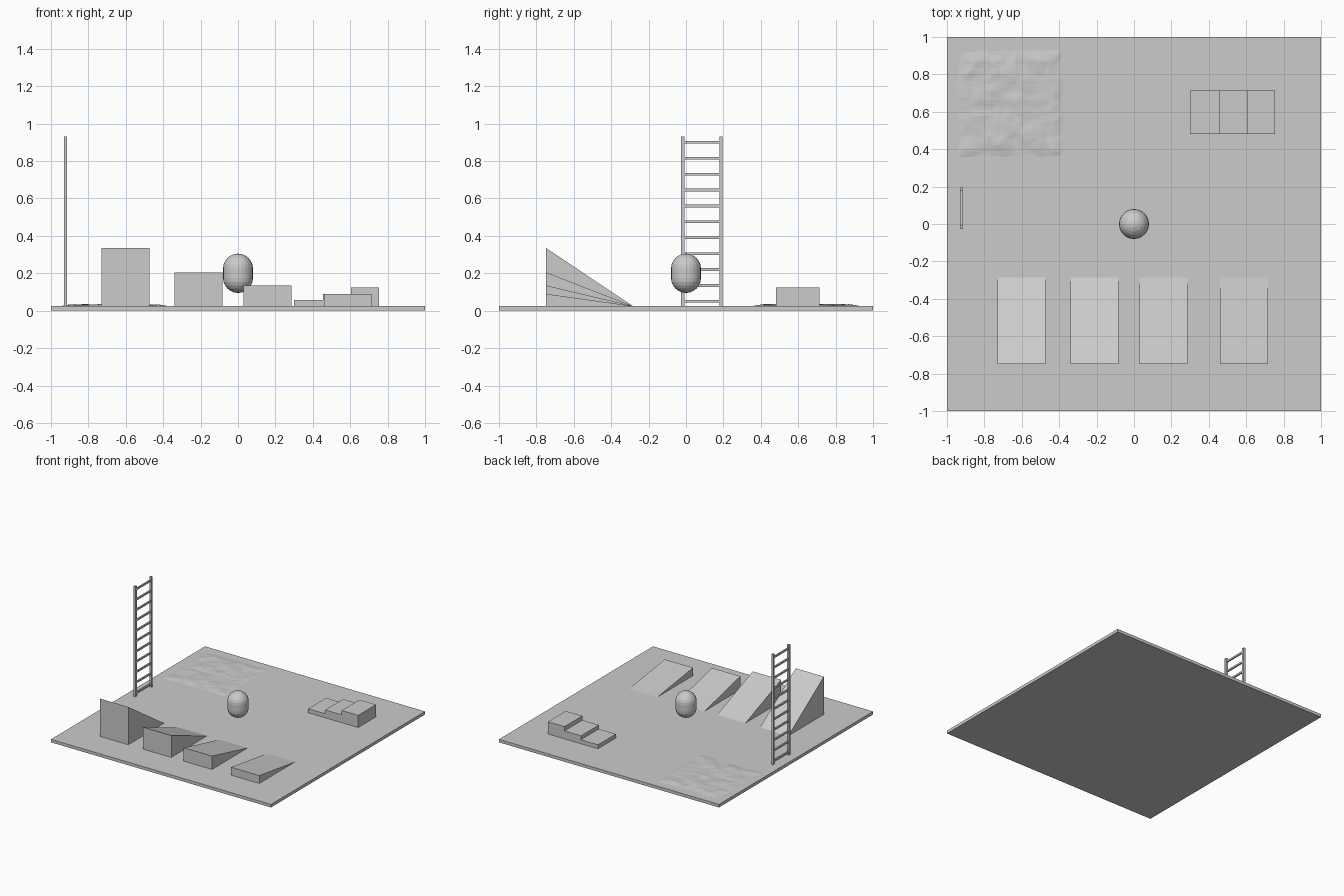
import bpy, bmesh
from mathutils import Vector, noise

if "Cube" in bpy.data.objects:
    bpy.data.objects.remove(bpy.data.objects["Cube"])

BASE = 0.025  # top of the floor slab


def finish(bm, name):
    bmesh.ops.recalc_face_normals(bm, faces=bm.faces)
    mesh = bpy.data.meshes.new(name)
    bm.to_mesh(mesh)
    bm.free()
    obj = bpy.data.objects.new(name, mesh)
    bpy.context.collection.objects.link(obj)
    return obj


def add_box(bm, lo, hi):
    lo, hi = Vector(lo), Vector(hi)
    verts = bmesh.ops.create_cube(bm, size=1)["verts"]
    for v in verts:
        v.co = (lo + hi) / 2 + v.co * (hi - lo)


def extrude_profile(name, pts, direction):
    bm = bmesh.new()
    face = bm.faces.new([bm.verts.new(p) for p in pts])
    res = bmesh.ops.extrude_face_region(bm, geom=[face], use_keep_orig=True)
    moved = [g for g in res["geom"] if isinstance(g, bmesh.types.BMVert)]
    bmesh.ops.translate(bm, verts=moved, vec=direction)
    return finish(bm, name)


# Floor slab
bm = bmesh.new()
add_box(bm, (-1, -1, 0), (1, 1, BASE))
finish(bm, "floor")

# Four ramps of decreasing steepness
for i, (x, top) in enumerate([(-0.73, 0.335), (-0.34, 0.205), (0.03, 0.135), (0.46, 0.09)]):
    extrude_profile(f"ramp_{i + 1}",
                    [(x, -0.748, BASE), (x, -0.285, BASE), (x, -0.748, top)],
                    (0.257, 0, 0))

# Three steps
xs, zs = [0.30, 0.455, 0.605, 0.755], [0.058, 0.09, 0.125]
bm = bmesh.new()
for i in range(3):
    add_box(bm, (xs[i], 0.482, BASE), (xs[i + 1], 0.714, zs[i]))
finish(bm, "steps")

# Ladder: two square rails and eleven rungs
LX, Y0, Y1 = -0.922, -0.017, 0.187
bm = bmesh.new()
for y in (Y0, Y1):
    add_box(bm, (LX - 0.009, y - 0.009, BASE), (LX + 0.009, y + 0.009, 0.93))
finish(bm, "ladder_rails")
bm = bmesh.new()
for i in range(11):
    z = 0.05 + i * 0.085
    add_box(bm, (LX - 0.006, Y0, z - 0.007), (LX + 0.006, Y1, z + 0.007))
finish(bm, "ladder_rungs")

# Floating capsule
bm = bmesh.new()
bmesh.ops.create_uvsphere(bm, u_segments=24, v_segments=12, radius=0.08)
equator = [e for e in bm.edges if all(abs(v.co.z) < 1e-5 for v in e.verts)]
bmesh.ops.split_edges(bm, edges=equator)
for f in bm.faces:
    f.tag = f.calc_center_median().z > 0
for v in bm.verts:
    v.co.z += 0.2 + (0.025 if v.link_faces[0].tag else -0.025)
bmesh.ops.bridge_loops(bm, edges=[e for e in bm.edges if e.is_boundary])
finish(bm, "capsule")

# Rough terrain patch, its edge sinking into the floor
bm = bmesh.new()
bmesh.ops.create_grid(bm, x_segments=36, y_segments=36, size=0.31)
for v in bm.verts:
    r = max(abs(v.co.x), abs(v.co.y)) / 0.31
    n = noise.noise(v.co * 9) + 0.5 * noise.noise(v.co * 22 + Vector((5, 3, 1)))
    fade = min(1, max(0, (1 - r) / 0.25))
    v.co.z = BASE - 0.004 + fade * (0.010 + 0.007 * n)
    v.co += Vector((-0.665, 0.645, 0))
finish(bm, "rough_ground")
